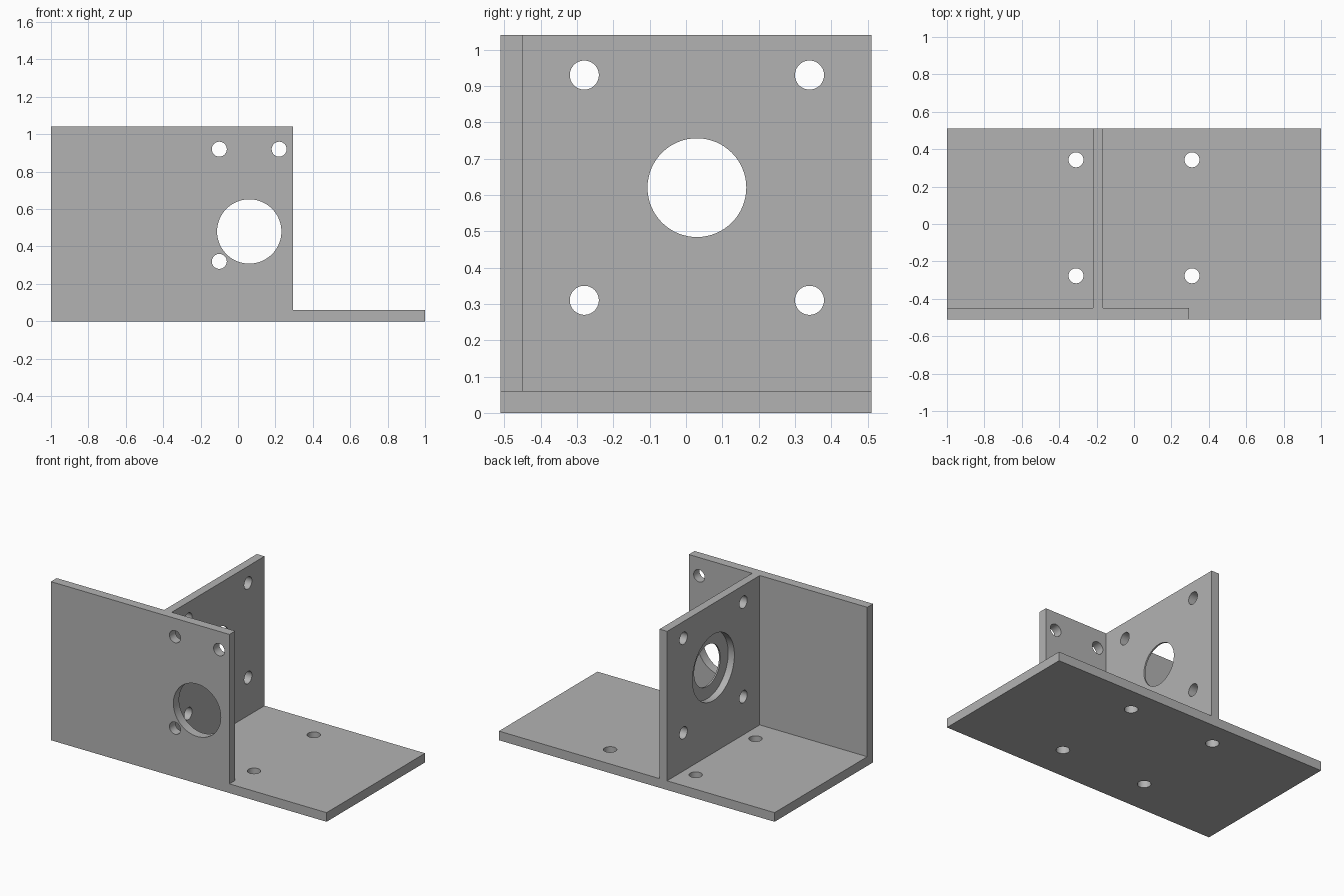
import bpy
import math
from mathutils import Vector

if "Cube" in bpy.data.objects:
    bpy.data.objects.remove(bpy.data.objects["Cube"], do_unlink=True)

GREY = (0.45, 0.45, 0.45, 1.0)
metal = bpy.data.materials.new("plain_grey")
metal.use_nodes = True
metal.diffuse_color = GREY
metal.node_tree.nodes["Principled BSDF"].inputs["Base Color"].default_value = GREY

T = 0.06            # plate thickness
W, H = 0.51, 1.04   # half depth and height
DIV = (-0.22, -0.165)  # x range of the divider


def plate(name, low, high):
    low, high = Vector(low), Vector(high)
    bpy.ops.mesh.primitive_cube_add(size=1, location=(low + high) / 2)
    ob = bpy.context.object
    ob.name = name
    ob.scale = high - low
    bpy.ops.object.transform_apply(location=True, rotation=True, scale=True)
    ob.data.materials.append(metal)
    return ob


def drill(axis, centre, radius, depth):
    turn = {"x": (0, math.pi / 2, 0), "y": (math.pi / 2, 0, 0), "z": (0, 0, 0)}[axis]
    bpy.ops.mesh.primitive_cylinder_add(vertices=64, radius=radius, depth=depth,
                                        location=centre, rotation=turn)
    ob = bpy.context.object
    ob.name = "hole_cutter"
    ob.hide_render = True
    ob.data.materials.append(metal)
    return ob


def combine(target, other, operation):
    mod = target.modifiers.new(operation.lower(), "BOOLEAN")
    mod.operation = operation
    mod.solver = "EXACT"
    mod.object = other
    bpy.context.view_layer.objects.active = target
    bpy.ops.object.modifier_apply(modifier=mod.name)
    bpy.data.objects.remove(other, do_unlink=True)


# Base, front wall and divider joined into one solid
bracket = plate("mounting_bracket", (-1, -W, 0), (1, W, T))
combine(bracket, plate("front_wall", (-1, -W, 0), (0.295, -W + T, H)), "UNION")
combine(bracket, plate("divider", (DIV[0], -W, 0), (DIV[1], W, H)), "UNION")

holes = []
mid = sum(DIV) / 2
# Screw holes in the base and the divider
for a in (-1, 1):
    for b in (-1, 1):
        holes.append(drill("z", (0.31 * a, 0.033 + 0.31 * b, T / 2), 0.04, 0.2))
        holes.append(drill("x", (mid, 0.03 + 0.31 * b, 0.62 + 0.31 * a), 0.04, 0.2))
# Screw holes and opening in the front wall
for x, z in ((-0.1, 0.92), (0.22, 0.92), (-0.1, 0.32)):
    holes.append(drill("y", (x, -W + T / 2, z), 0.04, 0.2))
holes.append(drill("y", (0.06, -W + T / 2, 0.48), 0.172, 0.2))
# Stepped opening in the divider: through hole plus wide recess on one side
holes.append(drill("x", (mid, 0.03, 0.62), 0.136, 0.2))
holes.append(drill("x", (DIV[0] - 0.005, 0.03, 0.62), 0.217, 0.1))

for cutter in holes:
    combine(bracket, cutter, "DIFFERENCE")

# Smooth bores with sharp plate edges
bpy.ops.object.select_all(action="DESELECT")
bracket.select_set(True)
bpy.context.view_layer.objects.active = bracket
bpy.ops.object.shade_smooth_by_angle(angle=math.radians(30))
